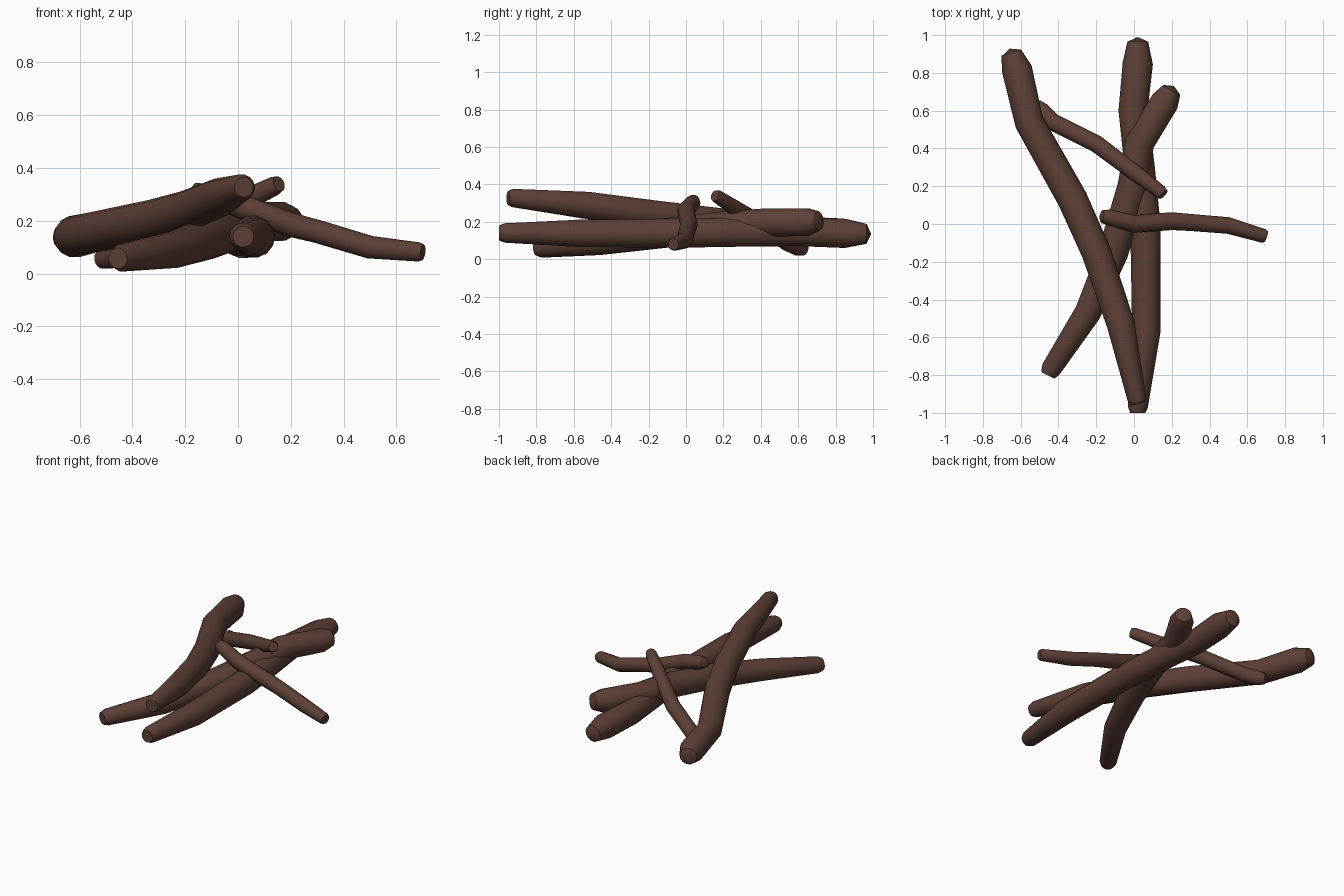
import bpy, bmesh, math
from mathutils import Vector

bark = bpy.data.materials.new("bark_brown")
bark.diffuse_color = (0.109, 0.051, 0.038, 1)
SIDES = 14


def make_log(name, path):
    """Sweep a round section along points (x, y, z, radius); far end is a blunt point."""
    pts = [Vector(p[:3]) for p in path]
    rad = [p[3] for p in path]
    bm = bmesh.new()
    rings = []
    for i, p in enumerate(pts):
        t = (pts[min(i + 1, len(pts) - 1)] - pts[max(i - 1, 0)]).normalized()
        side = t.cross(Vector((0, 0, 1))).normalized()
        up = side.cross(t)
        rings.append([bm.verts.new(p + rad[i] * (side * math.cos(a) + up * math.sin(a)))
                      for a in (2 * math.pi * k / SIDES for k in range(SIDES))])
    for a, b in zip(rings, rings[1:]):
        for k in range(SIDES):
            n = (k + 1) % SIDES
            bm.faces.new((a[k], a[n], b[n], b[k]))
    # flat cut at the near end, blunt point at the far end
    bm.faces.new(rings[0])
    tip = bm.verts.new(pts[-1] + (pts[-1] - pts[-2]).normalized() * rad[-1] * 0.45)
    for k in range(SIDES):
        bm.faces.new((rings[-1][k], rings[-1][(k + 1) % SIDES], tip))
    bmesh.ops.recalc_face_normals(bm, faces=bm.faces)
    me = bpy.data.meshes.new(name)
    bm.to_mesh(me)
    bm.free()
    me.materials.append(bark)
    ob = bpy.data.objects.new(name, me)
    bpy.context.collection.objects.link(ob)
    bpy.ops.object.select_all(action='DESELECT')
    ob.select_set(True)
    bpy.context.view_layer.objects.active = ob
    bpy.ops.object.shade_smooth_by_angle(angle=math.radians(35))


# three thick logs
make_log("straight_log", [
    (0.02, -1.00, 0.14, 0.04), (0.02, -0.97, 0.14, 0.053), (0.065, -0.57, 0.138, 0.075),
    (0.06, 0.0, 0.14, 0.08), (0.03, 0.3, 0.145, 0.08), (-0.005, 0.6, 0.145, 0.077),
    (0.02, 0.85, 0.138, 0.08), (0.02, 0.965, 0.135, 0.055)])
make_log("crossing_log", [
    (-0.455, -0.80, 0.058, 0.04), (-0.44, -0.77, 0.06, 0.053), (-0.245, -0.47, 0.09, 0.07),
    (-0.11, -0.15, 0.135, 0.08), (-0.005, 0.2, 0.175, 0.082), (0.03, 0.43, 0.195, 0.078),
    (0.165, 0.65, 0.198, 0.075), (0.20, 0.71, 0.205, 0.052)])
make_log("top_log", [
    (0.022, -0.95, 0.328, 0.038), (0.015, -0.925, 0.327, 0.05), (-0.07, -0.53, 0.288, 0.074),
    (-0.20, -0.15, 0.235, 0.078), (-0.325, 0.13, 0.20, 0.08), (-0.555, 0.54, 0.155, 0.077),
    (-0.62, 0.82, 0.14, 0.08), (-0.65, 0.905, 0.137, 0.055)])
# two thin branches
make_log("side_branch", [
    (0.70, -0.068, 0.08, 0.03), (0.685, -0.063, 0.082, 0.037), (0.50, -0.008, 0.10, 0.044),
    (0.30, 0.008, 0.16, 0.045), (0.20, 0.015, 0.185, 0.047), (0.0, 0.0, 0.26, 0.047),
    (-0.13, 0.035, 0.30, 0.043), (-0.17, 0.04, 0.312, 0.034)])
make_log("back_branch", [
    (0.155, 0.155, 0.34, 0.03), (0.14, 0.17, 0.333, 0.036), (0.0, 0.275, 0.265, 0.043),
    (-0.20, 0.425, 0.175, 0.046), (-0.43, 0.54, 0.09, 0.046),
    (-0.49, 0.60, 0.062, 0.045), (-0.52, 0.63, 0.052, 0.034)])
